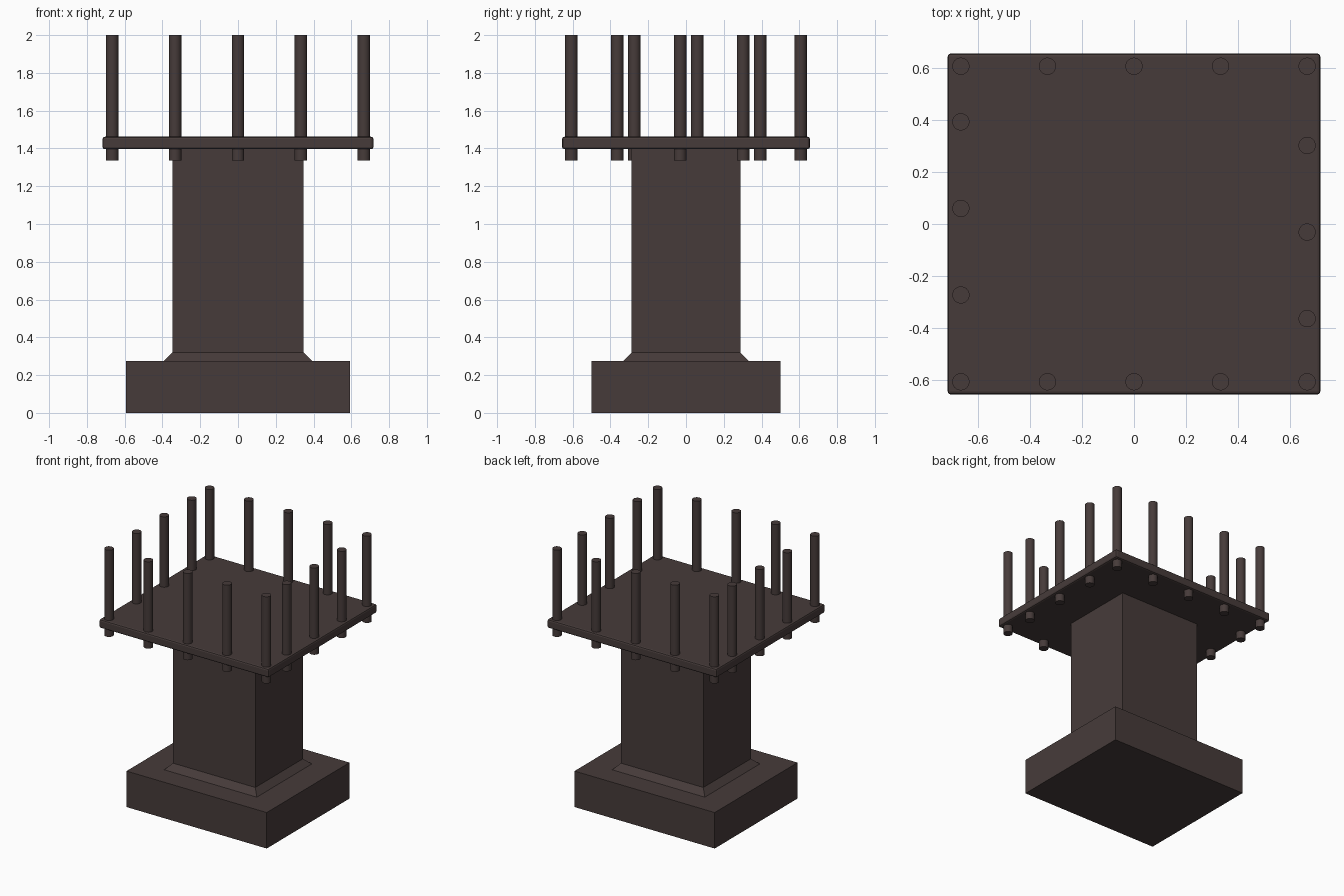
import bpy

if "Cube" in bpy.data.objects:
    bpy.data.objects.remove(bpy.data.objects["Cube"])

mat = bpy.data.materials.new("dark brown metal")
mat.diffuse_color = (0.062, 0.044, 0.042, 1)
mat.use_nodes = True
mat.node_tree.nodes["Principled BSDF"].inputs["Base Color"].default_value = mat.diffuse_color


def finish(name):
    ob = bpy.context.object
    ob.name = name
    ob.data.materials.append(mat)
    return ob


def box(name, hx, hy, z0, z1, taper=None):
    """Box by half sizes; taper gives the half sizes at the top."""
    bpy.ops.mesh.primitive_cube_add(size=2)
    ob = finish(name)
    tx, ty = taper or (hx, hy)
    for v in ob.data.vertices:
        top = v.co.z > 0
        v.co.x *= tx if top else hx
        v.co.y *= ty if top else hy
        v.co.z = z1 if top else z0
    return ob


def rod(x, y):
    bpy.ops.mesh.primitive_cylinder_add(vertices=32, radius=0.033, depth=0.663,
                                        location=(x, y, 1.6685))
    finish("rod")
    bpy.ops.object.shade_smooth_by_angle()


# Base, chamfered skirt and column
box("base", 0.593, 0.5, 0, 0.275)
box("skirt", 0.392, 0.333, 0.275, 0.32, (0.348, 0.288))
box("column", 0.348, 0.288, 0.32, 1.396)

# Top plate with softened edges
plate = box("top_plate", 0.717, 0.656, 1.396, 1.462)
bevel = plate.modifiers.new("bevel", 'BEVEL')
bevel.width = 0.012
bevel.segments = 2

# Rods: full front and back rows, staggered side rows
step = 0.333
for i in range(-2, 3):
    for y in (-0.607, 0.607):
        rod(i * step, y)
for i in range(3):
    rod(-2 * step, 0.393 - i * step)
    rod(2 * step, 0.302 - i * step)
